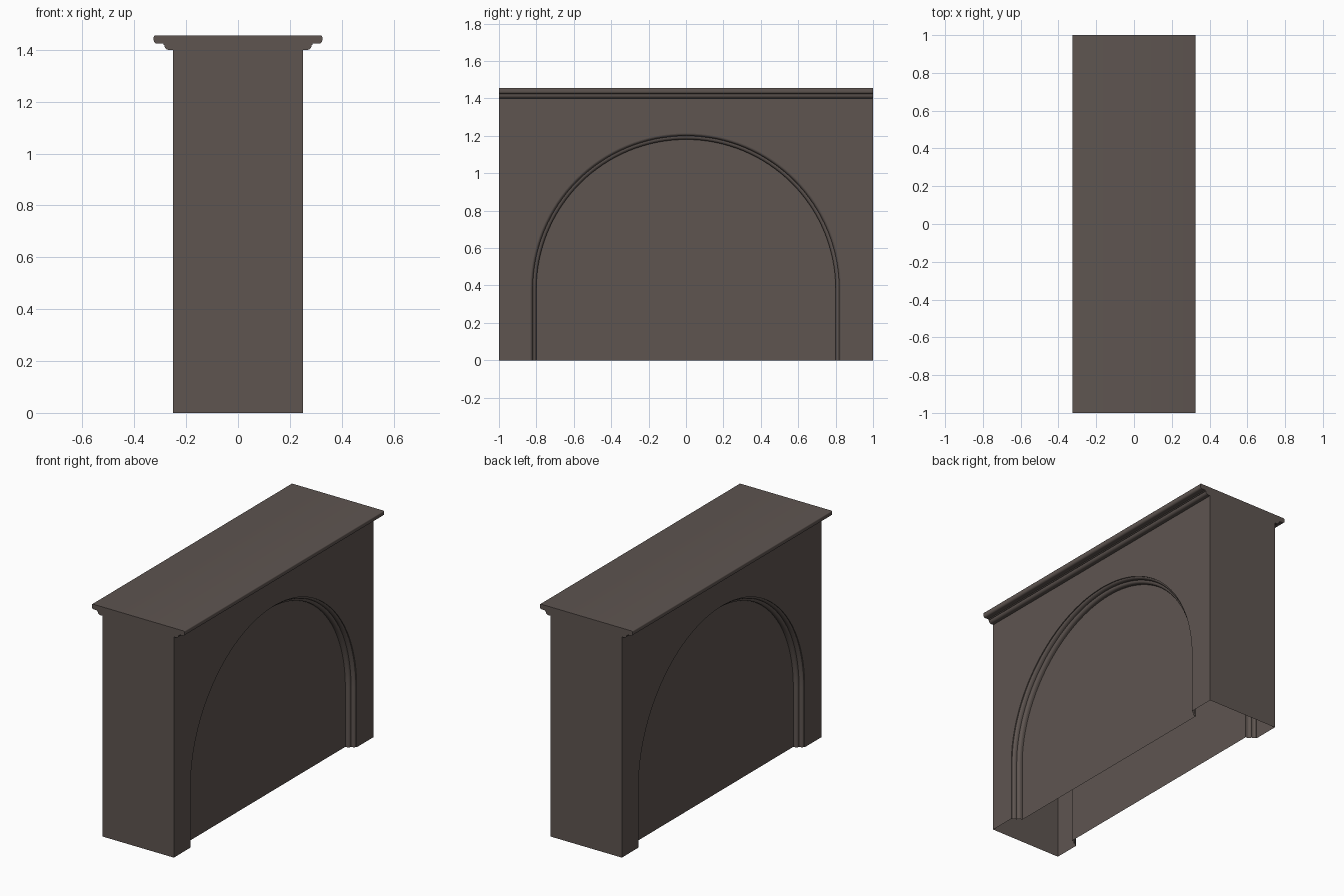
import bpy, bmesh, math

if "Cube" in bpy.data.objects:
    bpy.data.objects.remove(bpy.data.objects["Cube"])

W, L, H, TOP = 0.25, 1.0, 1.40, 1.456   # half width, half length, wall height, cornice top
SPRING = 0.38                           # height where the arch starts curving
DEPTH = 0.057                           # recess depth
SEG = 64

stone = bpy.data.materials.new("dark brown stone")
stone.diffuse_color = (0.112, 0.090, 0.081, 1)
stone.use_nodes = True
stone.node_tree.nodes["Principled BSDF"].inputs["Base Color"].default_value = stone.diffuse_color


def finish(name, bm, normals=True):
    if normals:
        bmesh.ops.remove_doubles(bm, verts=bm.verts, dist=1e-5)
        bmesh.ops.recalc_face_normals(bm, faces=bm.faces)
    me = bpy.data.meshes.new(name)
    bm.to_mesh(me)
    bm.free()
    ob = bpy.data.objects.new(name, me)
    bpy.context.collection.objects.link(ob)
    me.materials.append(stone)
    bpy.ops.object.select_all(action='DESELECT')
    bpy.context.view_layer.objects.active = ob
    ob.select_set(True)
    bpy.ops.object.shade_smooth_by_angle(angle=math.radians(35))
    return ob


def arc(cx, cz, rx, rz, a0, a1, n=6):
    pts = []
    for i in range(n + 1):
        a = math.radians(a0 + (a1 - a0) * i / n)
        pts.append((cx + rx * math.cos(a), cz + rz * math.sin(a)))
    return pts


def arch(r):
    """Arch outline (y, z) from left foot to right foot."""
    return [(-r, 0)] + arc(0, SPRING, r, r, 180, 0, SEG) + [(r, 0)]


# Cornice: half outline from wall top outwards and up to the rounded slab
half = [(W, H)]
half += [(0.263, H)] + arc(0.266, 1.418, 0.018, 0.018, -90, 0)
half += [(0.288, 1.418), (0.288, 1.424)]
half += arc(0.312, 1.437, 0.013, 0.013, -90, 0)
half += arc(0.319, TOP - 0.006, 0.006, 0.006, 0, 90, 3)
bm = bmesh.new()
outline = half + [(-x, z) for x, z in reversed(half)]
front = [bm.verts.new((x, -L, z)) for x, z in outline]
back = [bm.verts.new((x, L, z)) for x, z in outline]
for i in range(len(outline) - 1):
    bm.faces.new((front[i], back[i], back[i + 1], front[i + 1]))
finish("cornice", bm)

# End walls: one flat face each, including the cornice end
for name, y in (("front_end", -L), ("back_end", L)):
    bm = bmesh.new()
    pts = [(W, 0)] + outline + [(-W, 0)]
    f = bm.faces.new([bm.verts.new((x, y, z)) for x, z in pts])
    f.normal_update()
    if f.normal.y * y < 0:
        f.normal_flip()
    finish(name, bm, False)

# Moulding section: (arch radius, depth), two rounded steps
section = [(0.833, 0.0), (0.833, 0.006)]
section += arc(0.833, 0.026, 0.014, 0.020, -90, -180)[0:]
section = [(r, d) for r, d in section] + [(0.819, 0.030), (0.8155, 0.030)]
section += [(0.8155 + (r - 0.8155), d) for r, d in arc(0.8155, 0.047, 0.0155, 0.017, -90, -180)]
section += [(0.80, DEPTH)]

for side, s in (("right", 1), ("left", -1)):
    # Wall with arched opening
    bm = bmesh.new()
    pts = [(L, 0), (L, H), (-L, H), (-L, 0)] + arch(0.833)
    f = bm.faces.new([bm.verts.new((s * W, y, z)) for y, z in pts])
    f.normal_update()
    if f.normal.x * s < 0:
        f.normal_flip()
    finish(side + "_wall", bm, False)

    # Swept arch moulding
    bm = bmesh.new()
    rows = [[bm.verts.new((s * (W - d), y, z)) for y, z in arch(r)] for r, d in section]
    for a, b in zip(rows, rows[1:]):
        for i in range(len(a) - 1):
            q = (a[i], a[i + 1], b[i + 1], b[i])
            bm.faces.new(q if s > 0 else q[::-1])
    for f in bm.faces:
        f.normal_update()
    # make the moulding face into the opening
    ref = max(bm.faces, key=lambda f: f.calc_center_median().z)
    if sum(f.normal.x for f in bm.faces) * s < 0:
        bmesh.ops.reverse_faces(bm, faces=bm.faces)
    finish(side + "_arch_moulding", bm, False)

    # Recessed panel
    bm = bmesh.new()
    f = bm.faces.new([bm.verts.new((s * (W - DEPTH), y, z)) for y, z in arch(0.80)])
    f.normal_update()
    if f.normal.x * s < 0:
        f.normal_flip()
    finish(side + "_arch_panel", bm, False)
